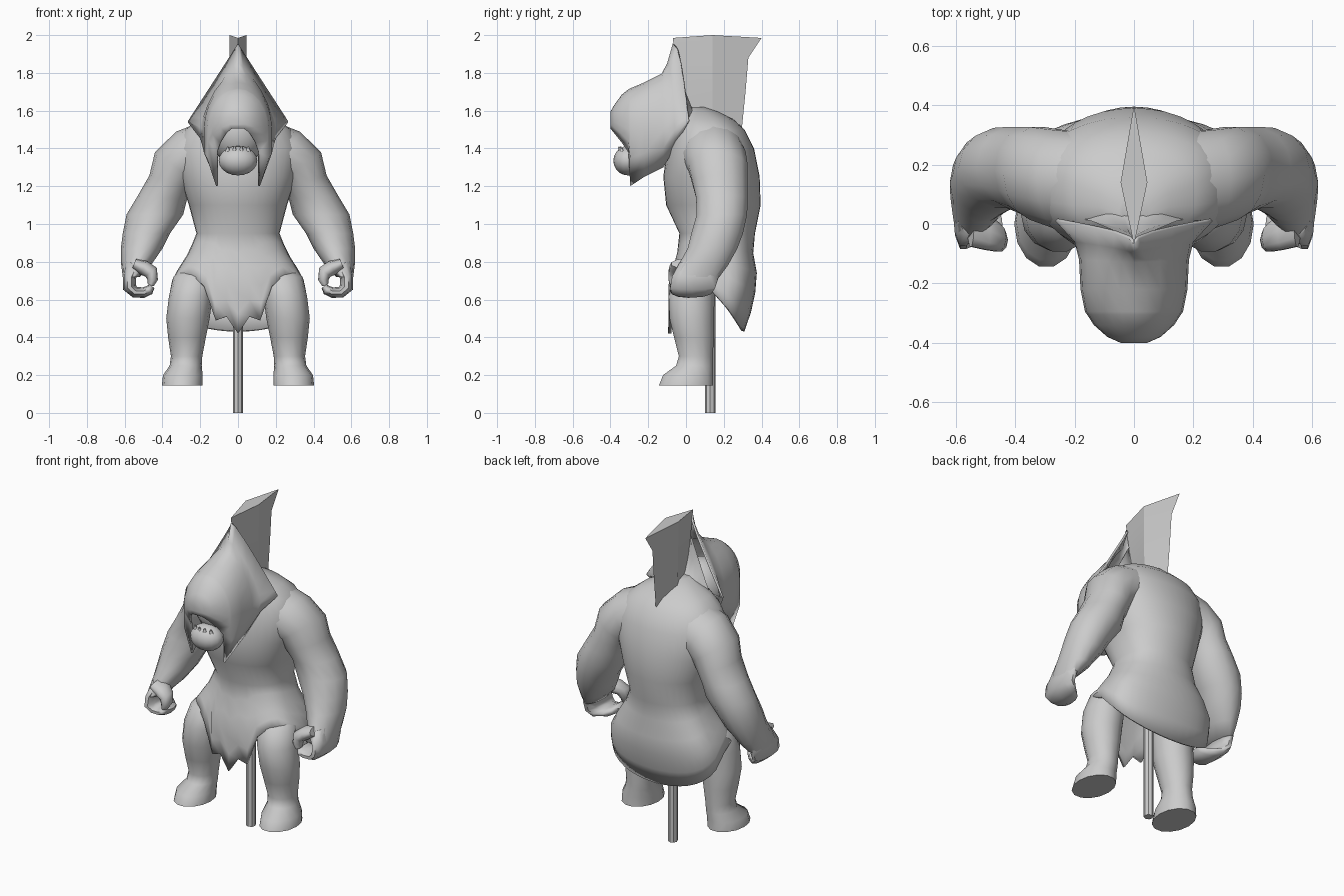
import bpy, bmesh, math
from mathutils import Vector

cube = bpy.data.objects.get("Cube")
if cube:
    bpy.data.objects.remove(cube, do_unlink=True)

grey = bpy.data.materials.new("plain_grey")
grey.use_nodes = True
grey.diffuse_color = (0.6, 0.6, 0.6, 1)
grey.node_tree.nodes["Principled BSDF"].inputs["Base Color"].default_value = (0.6, 0.6, 0.6, 1)


def finish(name, bm, angle, thick=0):
    bmesh.ops.recalc_face_normals(bm, faces=bm.faces)
    me = bpy.data.meshes.new(name)
    bm.to_mesh(me)
    bm.free()
    ob = bpy.data.objects.new(name, me)
    bpy.context.collection.objects.link(ob)
    me.materials.append(grey)
    if thick:
        mod = ob.modifiers.new("thickness", "SOLIDIFY")
        mod.thickness = thick
    bpy.ops.object.select_all(action="DESELECT")
    ob.select_set(True)
    bpy.context.view_layer.objects.active = ob
    bpy.ops.object.shade_smooth_by_angle(angle=math.radians(angle))
    return ob


def loft(name, rings, closed=True, caps=(True, True), angle=65, thick=0):
    """Skin a list of point rings with quads."""
    bm = bmesh.new()
    rows = [[bm.verts.new(p) for p in ring] for ring in rings]
    n = len(rows[0])
    for r0, r1 in zip(rows, rows[1:]):
        for i in range(n if closed else n - 1):
            j = (i + 1) % n
            bm.faces.new((r0[i], r0[j], r1[j], r1[i]))
    for row, cap in zip((rows[0], rows[-1]), caps):
        if cap:
            bm.faces.new(row)
    return finish(name, bm, angle, thick)


def level(z, cx, cy, rx, ry, tilt=0, n=14):
    """Elliptical ring, its outer edge raised by the tilt in degrees."""
    t = math.radians(tilt)
    return [(cx + rx * math.cos(a) * math.cos(t), cy + ry * math.sin(a),
             z + rx * math.cos(a) * math.sin(t))
            for a in (math.tau * i / n for i in range(n))]


def sweep(path, n=10):
    """Rings along a path in an xz plane: (x, z, thickness, y centre, y radius)."""
    rings = []
    for i, (x, z, r, cy, ry) in enumerate(path):
        a, b = path[max(i - 1, 0)], path[min(i + 1, len(path) - 1)]
        d = Vector((b[0] - a[0], b[1] - a[1])).normalized()
        rings.append([(x - d.y * r * math.cos(t), cy + ry * math.sin(t), z + d.x * r * math.cos(t))
                      for t in (math.tau * k / n for k in range(n))])
    return rings


def ellipsoid(name, centre, size):
    bm = bmesh.new()
    bmesh.ops.create_uvsphere(bm, u_segments=16, v_segments=10, radius=1)
    for v in bm.verts:
        v.co = Vector(c + s * k for c, s, k in zip(centre, size, v.co))
    return finish(name, bm, 65)


# Torso and tunic: (z, y centre, x radius, y radius)
BODY = [(1.62, .05, .05, .05), (1.595, .08, .12, .09), (1.555, .1, .21, .15), (1.5, .12, .28, .19),
        (1.4, .13, .33, .23), (1.25, .135, .31, .255), (1.1, .145, .26, .25), (.95, .165, .22, .2),
        (.85, .155, .26, .2), (.75, .15, .325, .225), (.68, .14, .36, .235), (.55, .13, .36, .22),
        (.42, .105, .33, .2)]
# Front hem height from the centre round to the side, every ten degrees
HEM = [.42, .51, .49, .67, .71, .73, .735, .715, .685, .645]


def body_point(z, deg):
    """Rounded section that turns squarer towards the hem."""
    for lo, hi in zip(BODY[1:], BODY):
        if z >= lo[0] - 1e-6:
            break
    t = (z - lo[0]) / (hi[0] - lo[0])
    cy, rx, ry = (a + (b - a) * t for a, b in zip(lo[1:], hi[1:]))
    a = math.radians(deg)
    c = math.cos(a)
    power = .8 - min(max((.95 - z) / .2, 0), 1) * .2
    return rx * math.sin(a), cy - ry * math.copysign(abs(c) ** power, c), z


def hem(deg):
    phi = min(deg, 360 - deg)
    if phi <= 90:
        return HEM[phi // 10]
    return .64 - .21 * abs(math.cos(math.radians(phi))) ** .6


degs = range(0, 360, 10)
rings = [[body_point(row[0], d) for d in degs] for row in BODY[:8]]
for k in range(1, 6):
    rings.append([body_point(.95 + (hem(d) - .95) * k / 5, d) for d in degs])
loft("torso_tunic", rings, caps=(True, False), thick=.018)

# Arms, curled hands and legs
ARM = [(1.37, .14, .14, .18, .17, 75), (1.355, .25, .15, .155, .17, 60),
       (1.3, .325, .17, .14, .16, 35), (1.22, .355, .18, .12, .15, 18),
       (1.14, .4, .19, .13, .14, 5), (1.05, .44, .19, .15, .137),
       (.95, .485, .165, .125, .14), (.87, .51, .14, .11, .135), (.78, .54, .09, .078, .135),
       (.72, .565, .055, .045, .125)]
FINGERS = [(.55, .79, .055, .08, .12), (.575, .72, .036, .05, .13), (.575, .665, .036, .035, .125),
           (.545, .638, .03, .03, .11), (.5, .637, .028, .01, .09), (.47, .65, .026, -.01, .075),
           (.455, .67, .016, -.01, .05)]
THUMB = [(.55, .79, .03, 0, .08), (.5, .768, .04, -.025, .065), (.46, .745, .038, -.045, .05),
         (.452, .705, .028, -.055, .04), (.462, .675, .016, -.06, .025)]
LEG = [(.77, .21, .09, .08, .07), (.72, .232, .06, .11, .11), (.62, .25, .03, .115, .125),
       (.5, .265, .03, .115, .12), (.4, .27, .042, .1, .108), (.3, .272, .052, .083, .092),
       (.25, .277, .045, .085, .1), (.2, .292, .01, .105, .135), (.145, .295, 0, .108, .147)]
for side, s in (("left", 1), ("right", -1)):
    for part, part_rings in (("arm", [level(*r) for r in ARM]), ("fingers", sweep(FINGERS)),
                             ("thumb", sweep(THUMB)), ("leg", [level(*r) for r in LEG])):
        loft(side + "_" + part, [[(s * x, y, z) for x, y, z in r] for r in part_rings])

# Helmet: (y, half width, shoulder height, top, bottom, curve power, sideways skew)
HELMET = [(-.4, .045, 1.55, 1.595, 1.505, 1, 0), (-.38, .09, 1.54, 1.63, 1.48, 1, 0),
          (-.34, .135, 1.52, 1.685, 1.43, 1, 0), (-.305, .158, 1.5, 1.713, 1.38, 1, 0),
          (-.295, .165, 1.5, 1.718, 1.2, 1, 0), (-.22, .18, 1.5, 1.75, 1.25, 1, 0),
          (-.13, .185, 1.5, 1.795, 1.3, 1.1, .01), (-.1, .2, 1.51, 1.85, 1.4, 1.5, .04),
          (-.07, .265, 1.545, 1.955, 1.53, 2, .08)]


def arch(y, w, zm, top, bottom, e, skew, pinch=.7):
    half = [(w * pinch, y + skew, bottom), (w, y + skew, (zm + bottom) / 2)]
    for i in range(7):
        a = math.pi / 2 * i / 6
        half.append((w * max(math.cos(a), 0) ** e, y + skew * math.cos(a),
                     zm + (top - zm) * math.sin(a) ** e))
    half[-1] = (0, y, top)
    return half + [(-x, py, z) for x, py, z in reversed(half[:-1])]


loft("helmet", [arch(*h) for h in HELMET], closed=False, caps=(True, False), angle=75, thick=.012)
# Hood closing the back of the helmet
HOOD = [(-.05, .19, 1.52, 1.83, 1.45, 1.9, .07), (-.03, .165, 1.5, 1.74, 1.4, 1.5, .06),
        (.01, .13, 1.45, 1.63, 1.35, 1, .05), (.1, .1, 1.45, 1.57, 1.35, 1, 0)]
loft("hood", [arch(*h) for h in HOOD])

# Face inside the helmet
ellipsoid("face", (0, -.15, 1.48), (.15, .165, .17))
ellipsoid("jaw", (0, -.305, 1.335), (.102, .08, .078))
for i in (-1.5, -.5, .5, 1.5):
    loft("tooth", [level(1.385, i * .036, -.355 + abs(i) * .01, .014, .012, n=6),
                   level(1.41, i * .036, -.36 + abs(i) * .01, .004, .004, n=6)])

# Crest with a diamond cross-section: (z, front y, back y, half width)
CREST = [(1.985, -.07, .4, .045), (1.88, -.055, .33, .045), (1.7, -.02, .315, .043), (1.5, .06, .295, .035)]
crest = [[(0, f, z), (w, .14, z), (0, b, z), (-w, .14, z)] for z, f, b, w in CREST]
ridge = [(x, y, 2 if x else z) for x, y, z in crest[0]]
loft("crest", [ridge] + crest[1:], angle=20)

# Supporting pole
loft("pole", [level(z, 0, .128, .027, .028, n=8) for z in (0, .9)], angle=30)
